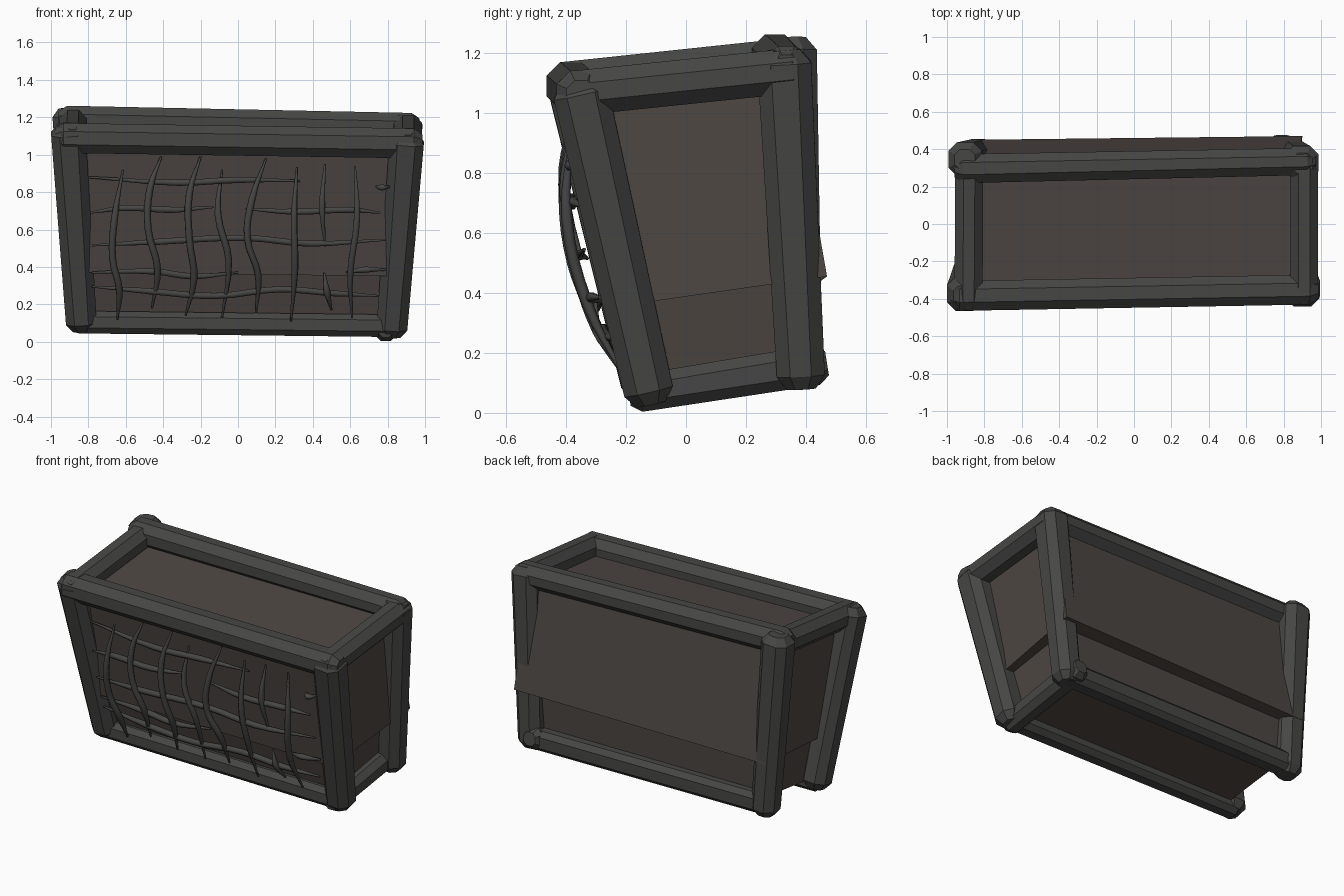
import bpy, bmesh
from mathutils import Vector

if "Cube" in bpy.data.objects:
    bpy.data.objects.remove(bpy.data.objects["Cube"])


def material(name, rgb):
    m = bpy.data.materials.new(name)
    m.diffuse_color = (*rgb, 1)
    m.use_nodes = True
    m.node_tree.nodes["Principled BSDF"].inputs["Base Color"].default_value = m.diffuse_color
    return m


IRON = material("dark_iron", (0.062, 0.062, 0.060))
WOOD = material("dark_wood", (0.074, 0.062, 0.055))


def add_object(name, bm, mat):
    bmesh.ops.recalc_face_normals(bm, faces=bm.faces)
    me = bpy.data.meshes.new(name)
    bm.to_mesh(me)
    bm.free()
    me.materials.append(mat)
    ob = bpy.data.objects.new(name, me)
    bpy.context.collection.objects.link(ob)
    return ob


def beam(name, p, q, w0, w1, hint, chamfer=0.045):
    """Square bar from p to q with chamfered edges and ends."""
    p, q = Vector(p), Vector(q)
    d = (q - p).normalized()
    side = d.cross(Vector(hint)).normalized()
    up = d.cross(side)
    bm = bmesh.new()
    rings = []
    for c, w, s in ((p, w0, .6), (p + d * chamfer, w0, 1),
                    (q - d * chamfer, w1, 1), (q, w1, .6)):
        h, k = w / 2 * s, (w / 2 - chamfer) * s
        rings.append([bm.verts.new(c + side * a + up * b) for a, b in
                      ((h, -k), (h, k), (k, h), (-k, h), (-h, k), (-h, -k), (-k, -h), (k, -h))])
    for r0, r1 in zip(rings, rings[1:]):
        for i in range(8):
            j = (i + 1) % 8
            bm.faces.new((r0[i], r0[j], r1[j], r1[i]))
    bm.faces.new(rings[0])
    bm.faces.new(rings[-1])
    add_object(name, bm, IRON)


def tapered_box(name, bottom, top):
    """Six-sided box from four bottom and four top corners."""
    bm = bmesh.new()
    b = [bm.verts.new(c) for c in bottom]
    t = [bm.verts.new(c) for c in top]
    bm.faces.new(b)
    bm.faces.new(t)
    for i in range(4):
        j = (i + 1) % 4
        bm.faces.new((b[i], b[j], t[j], t[i]))
    add_object(name, bm, WOOD)


# Frame: corner posts
Y, Z = (0, 1, 0), (0, 0, 1)
beam("front_left_post", (-.835, -.125, .06), (-.91, -.385, 1.16), .165, .185, Y)
beam("front_right_post", (.82, -.115, .03), (.905, -.36, 1.11), .165, .185, Y)
beam("back_left_post", (-.83, .375, .08), (-.905, .345, 1.25), .16, .18, Y)
beam("back_right_post", (.825, .385, .08), (.90, .325, 1.21), .16, .18, Y)

# Frame: top rails
beam("top_front_rail", (-.98, -.385, 1.09), (.985, -.35, 1.06), .16, .16, Z)
beam("top_back_rail", (-.96, .295, 1.185), (.97, .335, 1.15), .155, .145, Z)
beam("top_left_rail", (-.885, -.45, 1.09), (-.88, .40, 1.18), .15, .15, Z)
beam("top_right_rail", (.91, -.42, 1.06), (.91, .40, 1.145), .15, .15, Z)

# Frame: bottom rails (the left side has none)
beam("bottom_front_rail", (-.88, -.135, .105), (.86, -.135, .085), .12, .12, Z, .03)
beam("bottom_back_rail", (-.87, .375, .155), (.86, .385, .145), .13, .13, Z, .03)
beam("bottom_right_rail", (.79, -.19, .06), (.79, .47, .165), .125, .135, Z, .035)

# Inner body: lower box and wider, overhanging upper box
tapered_box("lower_body",
            [(-.79, -.13, .10), (.78, -.13, .09), (.78, .37, .15), (-.79, .37, .16)],
            [(-.83, -.24, .50), (.83, -.24, .50), (.83, .38, .50), (-.83, .38, .50)])
tapered_box("upper_body",
            [(-.85, -.265, .37), (.86, -.265, .35), (.90, .47, .455), (-.88, .45, .44)],
            [(-.88, -.375, 1.07), (.88, -.36, 1.04), (.87, .355, 1.11), (-.87, .33, 1.13)])

# Wicker lattice on the front: bulging wavy rods with pointed ends
BULGE = [(.08, -.20), (.14, -.235), (.4, -.33), (.55, -.378), (.75, -.393), (1.0, -.40)]


def rod_y(z):
    for (z0, y0), (z1, y1) in zip(BULGE, BULGE[1:]):
        if z <= z1:
            return y0 + (y1 - y0) * (z - z0) / (z1 - z0)
    return BULGE[-1][1]


def rod(name, pts, shift):
    cu = bpy.data.curves.new(name, 'CURVE')
    cu.dimensions = '3D'
    cu.bevel_depth = 0.019
    cu.bevel_resolution = 1
    cu.resolution_u = 4
    cu.use_fill_caps = True
    sp = cu.splines.new('BEZIER')
    sp.bezier_points.add(len(pts) - 1)
    n = len(pts) - 1
    for i, (bp, (x, z)) in enumerate(zip(sp.bezier_points, pts)):
        end = i in (0, n)
        bp.co = (x, rod_y(z) + shift + (.03 if end else 0), z)
        bp.handle_left_type = bp.handle_right_type = 'AUTO'
        bp.radius = 0.3 if end else 1
    cu.materials.append(IRON)
    bpy.context.collection.objects.link(bpy.data.objects.new(name, cu))


uprights = [
    [(-.615, .92), (-.66, .66), (-.67, .44), (-.635, .28), (-.645, .12)],
    [(-.41, .99), (-.47, .82), (-.48, .6), (-.43, .39), (-.46, .18)],
    [(-.2, .99), (-.26, .79), (-.26, .55), (-.235, .34), (-.28, .14)],
    [(-.085, .92), (-.107, .68), (-.05, .44), (-.085, .13)],
    [(.15, .98), (.075, .76), (.05, .55), (.107, .36), (.096, .155)],
    [(.315, .935), (.3, .66), (.305, .39), (.283, .11)],
    [(.465, .95), (.45, .73), (.465, .51)],
    [(.46, .37), (.475, .27), (.5, .17)],
    [(.625, .94), (.636, .66), (.6, .36), (.61, .13)],
]
crossbars = [
    [(-.8, .88), (-.32, .85), (0, .865), (.33, .86)],
    [(-.79, .69), (-.6, .715), (-.35, .705), (-.13, .72)],
    [(.04, .71), (.3, .695), (.6, .705), (.76, .69)],
    [(-.78, .515), (-.42, .535), (.04, .555), (.38, .525), (.79, .545)],
    [(-.78, .37), (-.44, .375), (-.25, .35), (0, .37)],
    [(.58, .37), (.68, .385), (.79, .385)],
    [(-.78, .295), (-.47, .27), (-.12, .245), (.22, .28), (.5, .26), (.75, .245)],
    [(.74, .83), (.77, .825), (.81, .83)],
]
for i, pts in enumerate(uprights):
    rod(f"lattice_upright_{i + 1}", pts, -.012)
for i, pts in enumerate(crossbars):
    rod(f"lattice_crossbar_{i + 1}", pts, .008)
